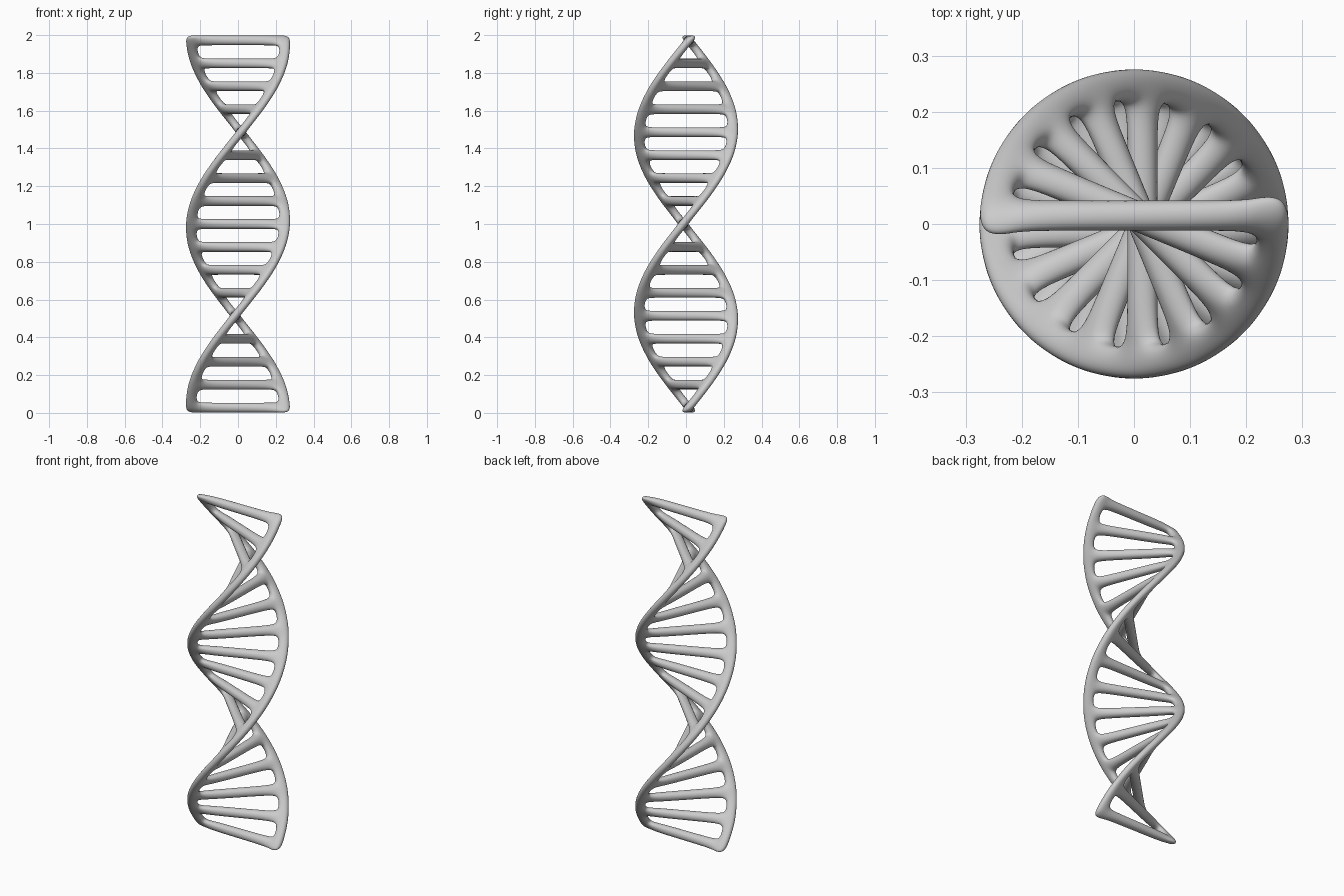
import bpy
import bmesh
from math import cos, sin, pi
from mathutils import Vector

cube = bpy.data.objects.get("Cube")
if cube:
    bpy.data.objects.remove(cube, do_unlink=True)

RUNGS = 17
Z_LOW, Z_HIGH = 0.028, 1.972
STEP = (Z_HIGH - Z_LOW) / (RUNGS - 1)
HALF_Z = 0.028            # half height of a rung
HALF_W = 0.029            # half width of rungs and strands
R_IN, R_OUT = 0.221, 0.279
RUNG_END = 0.18           # where a rung starts to blend into a strand
OFFSET = 0.015            # ladder sits slightly off the twist axis

bm = bmesh.new()


def angle_at(z):
    return 2 * pi * (z - Z_LOW) / (Z_HIGH - Z_LOW)


def point(radial, side, z, angle):
    """Vertex of the flat ladder, turned around the axis."""
    t = OFFSET + side * HALF_W
    return bm.verts.new(Vector((radial * cos(angle) - t * sin(angle),
                                radial * sin(angle) + t * cos(angle), z)))


def bridge(a, b, skip=None):
    for k in range(4):
        if k != skip:
            n = (k + 1) % 4
            bm.faces.new((a[k], a[n], b[n], b[k]))


# Two twisted strands, with gaps on the inner side where rungs join
levels = [Z_LOW + i * STEP + s * HALF_Z for i in range(RUNGS) for s in (-1, 1)]
strands = []
for sign in (1, -1):
    rings = []
    for z in levels:
        a = angle_at(z)
        rings.append([point(sign * r, side, z, a) for r, side in
                      ((R_IN, -1), (R_OUT, -1), (R_OUT, 1), (R_IN, 1))])
    for j in range(len(rings) - 1):
        bridge(rings[j], rings[j + 1], skip=3 if j % 2 == 0 else None)
    bm.faces.new(rings[0])
    bm.faces.new(rings[-1])
    strands.append(rings)

# Straight rungs joining the strands
for i in range(RUNGS):
    z = Z_LOW + i * STEP
    loops = []
    for rings, sign in zip(strands, (1, -1)):
        lo, hi = rings[2 * i], rings[2 * i + 1]
        socket = [lo[0], lo[3], hi[3], hi[0]]
        ring = [point(sign * RUNG_END, side, z + s * HALF_Z, angle_at(z))
                for side, s in ((-1, -1), (1, -1), (1, 1), (-1, 1))]
        bridge(socket, ring)
        loops.append(ring)
    bridge(loops[0], loops[1])

bmesh.ops.recalc_face_normals(bm, faces=bm.faces[:])
mesh = bpy.data.meshes.new("twisted_ladder")
bm.to_mesh(mesh)
bm.free()
mesh.shade_smooth()

ladder = bpy.data.objects.new("twisted_ladder", mesh)
bpy.context.collection.objects.link(ladder)
rounding = ladder.modifiers.new("rounding", "SUBSURF")
rounding.levels = rounding.render_levels = 3

# Plain grey colour
grey = bpy.data.materials.new("light_grey")
grey.use_nodes = True
color = (0.6, 0.6, 0.6, 1)
grey.diffuse_color = color
grey.node_tree.nodes["Principled BSDF"].inputs["Base Color"].default_value = color
mesh.materials.append(grey)
